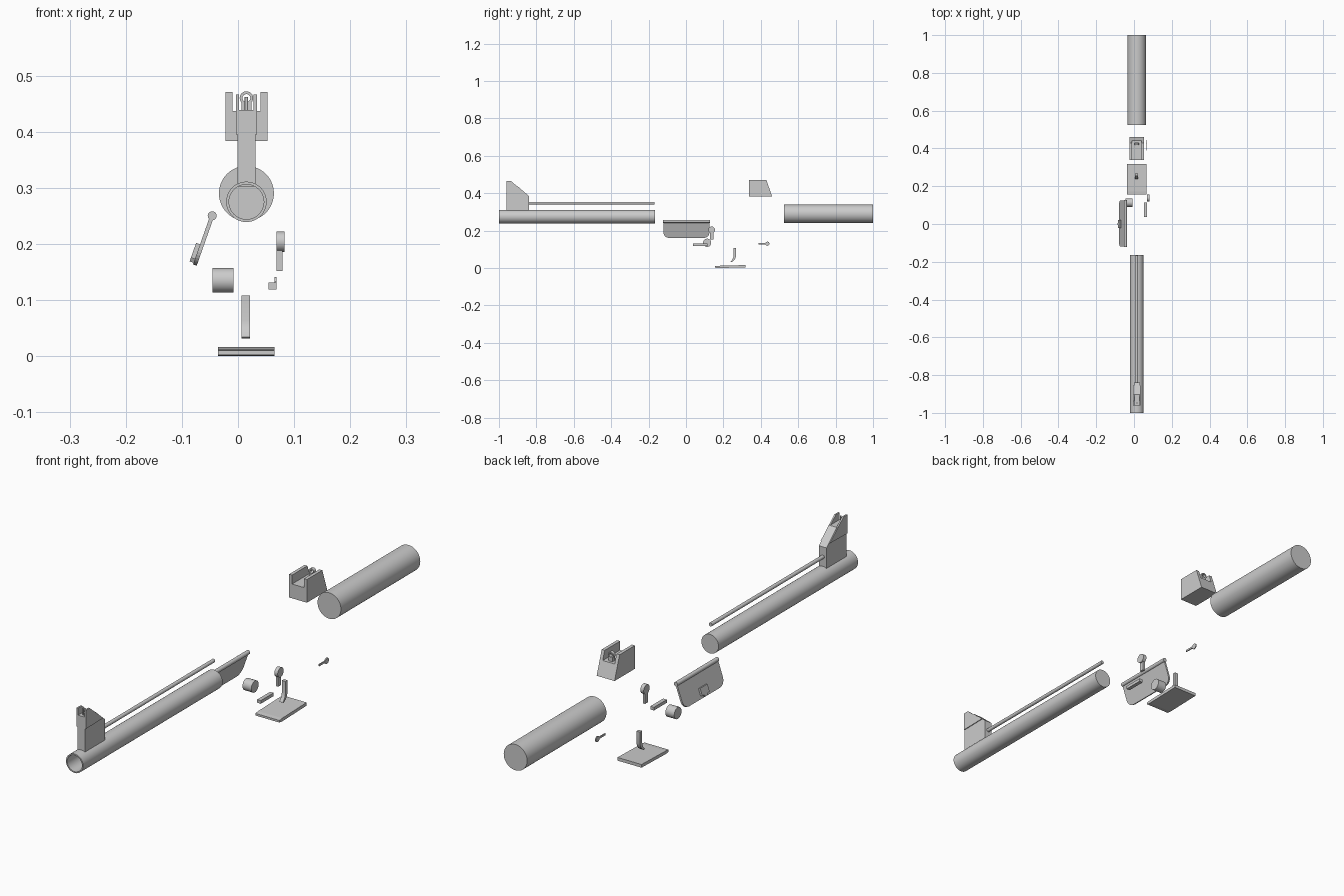
import bpy, bmesh, math
from mathutils import Matrix, Vector

if "Cube" in bpy.data.objects:
    bpy.data.objects.remove(bpy.data.objects["Cube"])

CX = 0.015  # shared centre line


def finish(bm, name, smooth=False):
    bmesh.ops.recalc_face_normals(bm, faces=bm.faces)
    me = bpy.data.meshes.new(name)
    bm.to_mesh(me)
    bm.free()
    ob = bpy.data.objects.new(name, me)
    bpy.context.collection.objects.link(ob)
    if smooth:
        bpy.ops.object.select_all(action='DESELECT')
        bpy.context.view_layer.objects.active = ob
        ob.select_set(True)
        bpy.ops.object.shade_smooth_by_angle(angle=math.radians(35))
    return ob


def extrude(name, pts, x0, x1, smooth=False):
    """Side profile of (y, z) points, extruded along x."""
    bm = bmesh.new()
    f = bm.faces.new([bm.verts.new((x0, y, z)) for y, z in pts])
    r = bmesh.ops.extrude_face_region(bm, geom=[f])
    bmesh.ops.translate(bm, vec=(x1 - x0, 0, 0),
                        verts=[v for v in r['geom'] if isinstance(v, bmesh.types.BMVert)])
    return finish(bm, name, smooth)


def box(name, x, y, z):
    return extrude(name, [(y[0], z[0]), (y[1], z[0]), (y[1], z[1]), (y[0], z[1])], *x)


def cylinder(name, a, b, r, n=48):
    a, b = Vector(a), Vector(b)
    bm = bmesh.new()
    rot = (b - a).to_track_quat('Z', 'Y').to_matrix().to_4x4()
    bmesh.ops.create_cone(bm, cap_ends=True, segments=n, radius1=r, radius2=r,
                          depth=(b - a).length, matrix=Matrix.Translation((a + b) / 2) @ rot)
    return finish(bm, name, True)


def lathe(name, prof, x, z, n=48, closed=False):
    """Profile of (radius, y) points spun about a y axis."""
    bm = bmesh.new()
    rings = [[bm.verts.new((x + r * math.cos(2 * math.pi * i / n), y,
                            z + r * math.sin(2 * math.pi * i / n))) for i in range(n)]
             for r, y in prof]
    pairs = list(zip(rings, rings[1:])) + ([(rings[-1], rings[0])] if closed else [])
    for p, q in pairs:
        for i in range(n):
            j = (i + 1) % n
            bm.faces.new((p[i], p[j], q[j], q[i]))
    if not closed:
        bm.faces.new(rings[0])
        bm.faces.new(rings[-1])
    return finish(bm, name, True)


def arc(y, z, r, a0, a1, n=8):
    return [(y + r * math.cos(math.radians(a0 + (a1 - a0) * i / n)),
             z + r * math.sin(math.radians(a0 + (a1 - a0) * i / n))) for i in range(n + 1)]


# Long front tube with a recessed mouth, and the rear tube
lathe('front_tube', [(0.031, -0.90), (0.031, -1), (0.036, -1), (0.036, -0.165)], CX, 0.275)
lathe('rear_tube', [(0.049, 0.525), (0.049, 1.0)], CX, 0.29)
cylinder('thin_rod', (CX, -0.845, 0.347), (CX, -0.168, 0.347), 0.007, 20)

# Front upright: tapered block, two ears and a centre post
extrude('front_upright', [(-0.96, 0.302), (-0.84, 0.302), (-0.84, 0.385),
                          (-0.902, 0.439), (-0.96, 0.439)], CX - 0.016, CX + 0.016)
for s, side in ((-1, 'left'), (1, 'right')):
    ear = extrude('front_ear_' + side, [(-0.96, 0.395), (-0.855, 0.397), (-0.937, 0.466), (-0.96, 0.466)],
                  CX + s * 0.013, CX + s * 0.019)
cylinder('front_post', (CX, -0.948, 0.435), (CX, -0.948, 0.462), 0.003, 12)

# Rear block: channel with two walls and an aperture ring on a stem
k = (0.46 - 0.43) / 0.088
extrude('rear_block', [(0.338, 0.383), (0.46, 0.383), (0.46 - k * 0.054, 0.437), (0.338, 0.437)],
        CX - 0.0375, CX + 0.0375)
for s, side in ((-1, 'left'), (1, 'right')):
    extrude('rear_wall_' + side, [(0.338, 0.437), (0.46 - k * 0.054, 0.437), (0.43, 0.471), (0.338, 0.471)],
            CX + s * 0.025, CX + s * 0.0375)
lathe('aperture_ring', [(0.007, 0.418), (0.012, 0.418), (0.012, 0.430), (0.007, 0.430)], CX, 0.460, 24, True)
box('aperture_stem', (CX - 0.009, CX + 0.009), (0.417, 0.431), (0.435, 0.452))

# Tilted side flap with rounded lower corners, hinge and catch
tilt = (Matrix.Translation((-0.046, 0, 0.25))
        @ Matrix.Rotation(math.atan2(0.031, 0.088), 4, 'Y'))
flap = extrude('side_flap', [(-0.12, 0), (0.125, 0)] + arc(0.095, -0.063, 0.03, 0, -90)
               + arc(-0.09, -0.063, 0.03, -90, -180), -0.0035, 0.0035)
catch = extrude('flap_catch', [(-0.022, -0.055), (0.022, -0.055), (0.022, -0.083), (0.010, -0.083),
                               (0.006, -0.090), (-0.006, -0.090), (-0.010, -0.083), (-0.022, -0.083)],
                -0.011, -0.003)
for ob in (flap, catch):
    ob.data.transform(tilt)
cylinder('flap_hinge', (-0.046, -0.122, 0.25), (-0.046, 0.127, 0.25), 0.008, 24)

# Small loose parts
cylinder('round_button', (-0.045, 0.113, 0.135), (-0.008, 0.113, 0.135), 0.022, 32)
box('small_bar', (0.054, 0.069), (0.038, 0.115), (0.119, 0.131))
cylinder('lever_head', (0.069, 0.137, 0.204), (0.083, 0.137, 0.204), 0.018, 28)
box('lever_arm', (0.069, 0.079), (0.128, 0.146), (0.152, 0.192))
box('catch_arm', (0.065, 0.069), (0.388, 0.445), (0.127, 0.134))
cylinder('catch_head', (0.065, 0.435, 0.130), (0.069, 0.435, 0.130), 0.011, 20)

# Curved tab: upright strip hooking towards the front at its foot
extrude('curved_tab', [(0.254, 0.108), (0.267, 0.108), (0.267, 0.062)]
        + [(0.263, 0.050), (0.256, 0.040), (0.243, 0.031), (0.238, 0.034),
           (0.247, 0.044), (0.252, 0.054), (0.254, 0.064)], 0.006, 0.021, True)

# Flat plate with a thin front lip
extrude('flat_plate', [(0.155, 0.002), (0.172, 0.0), (0.318, 0.004), (0.318, 0.016),
                       (0.172, 0.012), (0.155, 0.010)], -0.036, 0.065)
